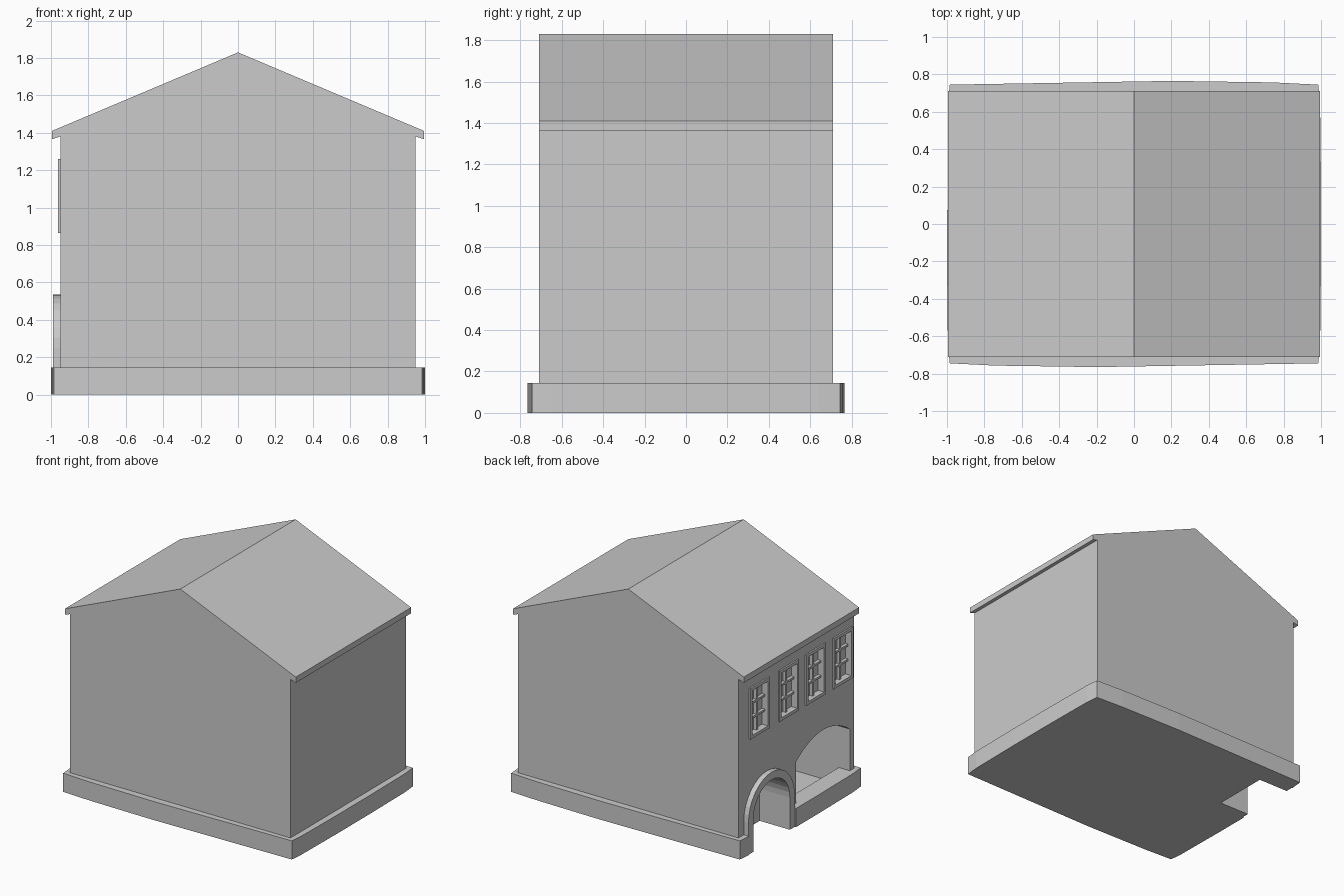
import bpy, bmesh, math
from mathutils import Vector

if "Cube" in bpy.data.objects:
    bpy.data.objects.remove(bpy.data.objects["Cube"])


def prism(name, pts, a, b, axis):
    """Extrude a 2D outline from a to b: axis x -> (y,z), y -> (x,z), z -> (x,y)."""
    place = {'x': lambda p, d: (d, p[0], p[1]),
             'y': lambda p, d: (p[0], d, p[1]),
             'z': lambda p, d: (p[0], p[1], d)}[axis]
    bm = bmesh.new()
    lo = [bm.verts.new(place(p, a)) for p in pts]
    hi = [bm.verts.new(place(p, b)) for p in pts]
    n = len(pts)
    bm.faces.new(lo)
    bm.faces.new(hi)
    for i in range(n):
        j = (i + 1) % n
        bm.faces.new((lo[i], lo[j], hi[j], hi[i]))
    bmesh.ops.recalc_face_normals(bm, faces=bm.faces)
    me = bpy.data.meshes.new(name)
    bm.to_mesh(me)
    bm.free()
    ob = bpy.data.objects.new(name, me)
    bpy.context.collection.objects.link(ob)
    return ob


def box(name, x0, x1, y0, y1, z0, z1):
    return prism(name, [(y0, z0), (y1, z0), (y1, z1), (y0, z1)], x0, x1, 'x')


def cut(target, cutter):
    """Subtract the cutter, then remove it."""
    mod = target.modifiers.new("cut", 'BOOLEAN')
    mod.operation, mod.solver, mod.object = 'DIFFERENCE', 'EXACT', cutter
    bpy.context.view_layer.objects.active = target
    bpy.ops.object.modifier_apply(modifier=mod.name)
    bpy.data.objects.remove(cutter, do_unlink=True)


def arch(cy, r, spring, n=16):
    """Half-circle points from +y to -y."""
    return [(cy + r * math.cos(math.pi * i / n), spring + r * math.sin(math.pi * i / n))
            for i in range(n + 1)]


# house body: walls, gables and eaves in one profile
half = [(0.95, 0.145), (0.95, 1.38), (0.995, 1.365), (0.995, 1.41)]
body = prism("house_body", half + [(0, 1.83)] + [(-x, z) for x, z in reversed(half)],
             -0.71, 0.71, 'y')

# plinth with slightly bowed sides
side = [(0.985, -0.745), (0.995, -0.64), (1.0, -0.2), (1.0, 0.2), (0.995, 0.64), (0.985, 0.745),
        (0.74, 0.757), (0.2, 0.765)]
plinth = prism("plinth", side + [(-x, -y) for x, y in side], 0, 0.145, 'z')

# arched doorway
DY, RO, RI, SP = 0.36, 0.285, 0.225, 0.25
door_hole = arch(DY, RI, SP) + [(DY - RI, -0.1), (DY + RI, -0.1)]
for part in (body, plinth):
    cut(part, prism("door_cutter", door_hole, -1.05, -0.73, 'x'))
cut(plinth, box("door_step_cutter", -1.05, -0.95, DY - RO, DY + RO, -0.1, 0.3))
outer = [(DY + RO, 0)] + arch(DY, RO, SP) + [(DY - RO, 0)]
inner = [(DY + RI, 0)] + arch(DY, RI, SP) + [(DY - RI, 0)]
prism("door_surround", outer + inner[::-1], -0.99, -0.95, 'x')

# wide opening with a flat arch and a sunken floor behind the sill
OY0, OY1, SPR, RISE = -0.66, 0.0, 0.47, 0.12
mid, hw = (OY0 + OY1) / 2, (OY1 - OY0) / 2
top = [(mid + hw * t / 8, SPR + RISE * (1 - (t / 8) ** 2)) for t in range(8, -9, -1)]
cut(body, prism("opening_cutter", top + [(OY0, 0.1), (OY1, 0.1)], -1.05, -0.45, 'x'))
cut(plinth, box("floor_cutter", -0.855, -0.45, OY0, OY1, 0.02, 0.3))

# upper windows: recess, raised frame, glazing bars
Z0, Z1, W, F = 0.865, 1.26, 0.12, 0.024
for i, cy in enumerate((0.46, 0.10, -0.23, -0.565)):
    y0, y1 = cy - W, cy + W
    cut(body, box("window_cutter", -1.0, -0.91, y0 + F, y1 - F, Z0 + F, Z1 - F))
    rim = [(y0, Z0), (y1, Z0), (y1, Z1), (y0, Z1), (y0, Z0)]
    hole = [(y0 + F, Z0 + F), (y1 - F, Z0 + F), (y1 - F, Z1 - F), (y0 + F, Z1 - F), (y0 + F, Z0 + F)]
    for k, label in enumerate(("sill", "jamb_a", "head", "jamb_b")):
        prism(f"window_{i}_{label}", [rim[k], rim[k + 1], hole[k + 1], hole[k]], -0.962, -0.95, 'x')
    box(f"window_{i}_mullion", -0.935, -0.91, cy - 0.008, cy + 0.008, Z0 + F, Z1 - F)
    for k in (1, 2):
        z = Z0 + F + (Z1 - Z0 - 2 * F) * k / 3
        box(f"window_{i}_bar_{k}", -0.935, -0.91, y0 + F, y1 - F, z - 0.008, z + 0.008)
